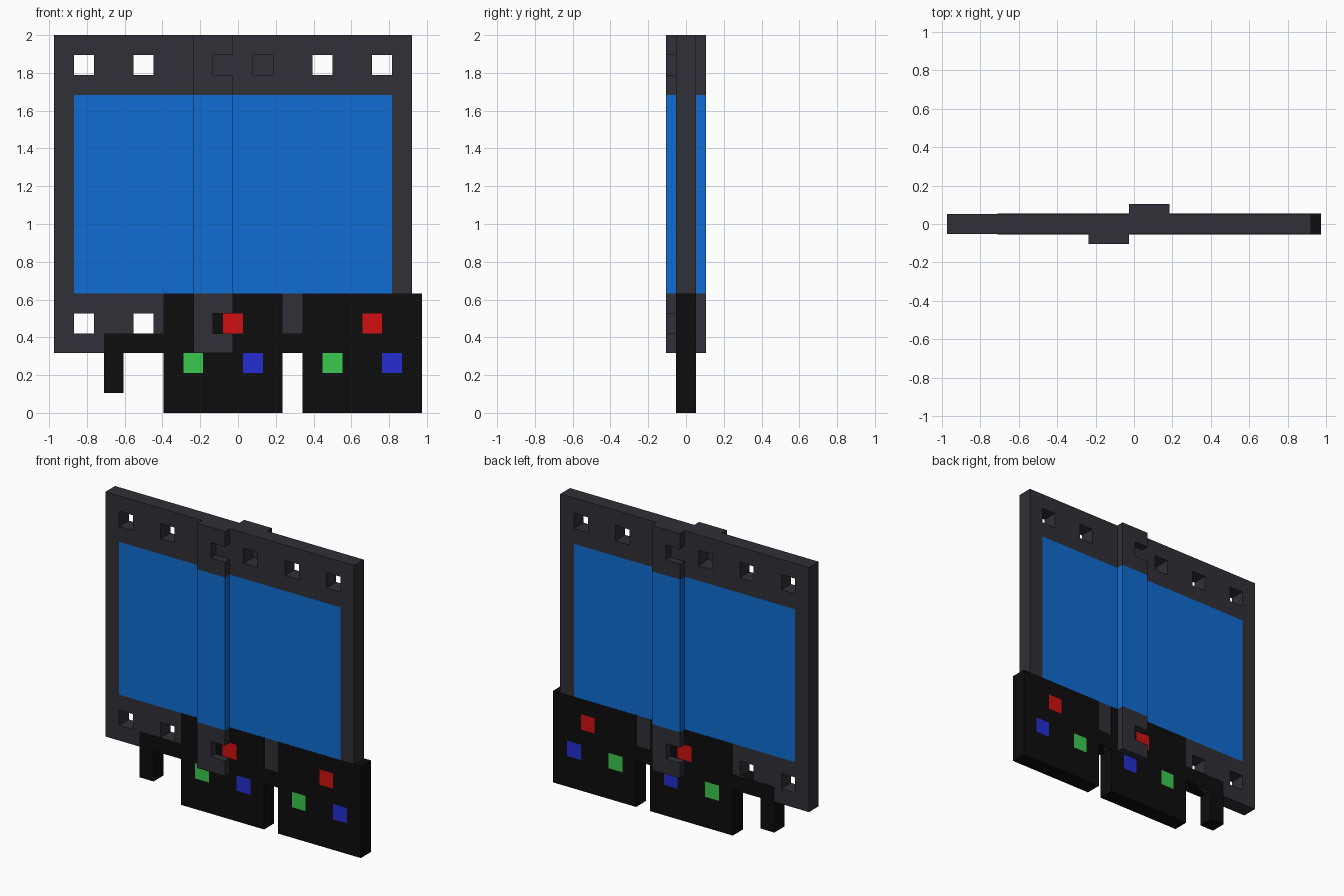
import bpy, bmesh

if "Cube" in bpy.data.objects:
    bpy.data.objects.remove(bpy.data.objects["Cube"])

U = 2 / 19            # one grid step of the design
X0 = -9.25 * U        # left end of the model


def mat(name, rgb):
    m = bpy.data.materials.new(name)
    m.diffuse_color = (*rgb, 1)
    m.use_nodes = True
    m.node_tree.nodes["Principled BSDF"].inputs["Base Color"].default_value = m.diffuse_color
    return m


GREY = mat("charcoal frame", (0.029, 0.029, 0.038))
SCREEN = mat("screen blue", (0.005, 0.15, 0.64))
BLACK = mat("black", (0.004, 0.004, 0.004))
RED = mat("red", (0.64, 0.005, 0.005))
GREEN = mat("green", (0.042, 0.58, 0.075))
BLUE = mat("dot blue", (0.018, 0.026, 0.64))


def plate(name, y0, y1, layers):
    """Flat plate from painted rectangles (x0, x1, z0, z1, material or None for a
    hole), in grid steps; later rectangles overwrite earlier ones."""
    xs = sorted({v for r in layers for v in r[:2]})
    zs = sorted({v for r in layers for v in r[2:4]})

    def cell(i, k):
        if not (0 <= i < len(xs) - 1 and 0 <= k < len(zs) - 1):
            return None
        x, z = (xs[i] + xs[i + 1]) / 2, (zs[k] + zs[k + 1]) / 2
        found = None
        for a, b, c, d, m in layers:
            if a < x < b and c < z < d:
                found = m
        return found

    me = bpy.data.meshes.new(name)
    mats = []
    for r in layers:
        if r[4] and r[4] not in mats:
            mats.append(r[4])
            me.materials.append(r[4])
    bm = bmesh.new()

    def quad(pts, m):
        f = bm.faces.new([bm.verts.new((X0 + x * U, y, z * U)) for x, y, z in pts])
        f.material_index = mats.index(m)

    for i in range(len(xs) - 1):
        for k in range(len(zs) - 1):
            m = cell(i, k)
            if m is None:
                continue
            a, b, c, d = xs[i], xs[i + 1], zs[k], zs[k + 1]
            quad([(a, y0, c), (b, y0, c), (b, y0, d), (a, y0, d)], m)
            quad([(a, y1, c), (a, y1, d), (b, y1, d), (b, y1, c)], m)
            # walls only where the neighbouring cell is empty
            if cell(i - 1, k) is None:
                quad([(a, y0, c), (a, y0, d), (a, y1, d), (a, y1, c)], m)
            if cell(i + 1, k) is None:
                quad([(b, y0, c), (b, y1, c), (b, y1, d), (b, y0, d)], m)
            if cell(i, k - 1) is None:
                quad([(a, y0, c), (a, y1, c), (b, y1, c), (b, y0, c)], m)
            if cell(i, k + 1) is None:
                quad([(a, y0, d), (b, y0, d), (b, y1, d), (a, y1, d)], m)
    bmesh.ops.remove_doubles(bm, verts=bm.verts[:], dist=1e-5)
    bmesh.ops.recalc_face_normals(bm, faces=bm.faces[:])
    bm.to_mesh(me)
    bm.free()
    ob = bpy.data.objects.new(name, me)
    bpy.context.collection.objects.link(ob)
    return ob


H = U / 2
ROWS = (4, 17)        # bottoms of the two rows of square holes

# Main film panel with blue picture area and two rows of holes
film = [(0, 18, 3, 19, GREY), (1, 17, 6, 16, SCREEN)]
film += [(x, x + 1, z, z + 1, None) for x in range(1, 18, 3) for z in ROWS]
plate("film_panel", -H, H, film)

# Raised overlap strips, front and back, each with notches on the centre edge
for name, y0, y1, x, notch in (("front_strip", -U, -H, 7, 8),
                               ("back_strip", H, U, 9, 9)):
    strip = [(x, x + 2, 3, 19, GREY), (x, x + 2, 6, 16, SCREEN)]
    strip += [(notch, notch + 1, z, z + 1, None) for z in ROWS]
    plate(name, y0, y1, strip)

# Black blocks with coloured squares, joined by a bar ending in a hanging leg
blocks = [(2.5, 3.5, 1, 4, BLACK), (2.5, 12.5, 3, 4, BLACK)]
for x in (5.5, 12.5):
    blocks += [(x, x + 6, 0, 6, BLACK),
               (x + 3, x + 4, 4, 5, RED),
               (x + 1, x + 2, 2, 3, GREEN),
               (x + 4, x + 5, 2, 3, BLUE)]
plate("colour_blocks", -H - 0.0015, H + 0.0015, blocks)
